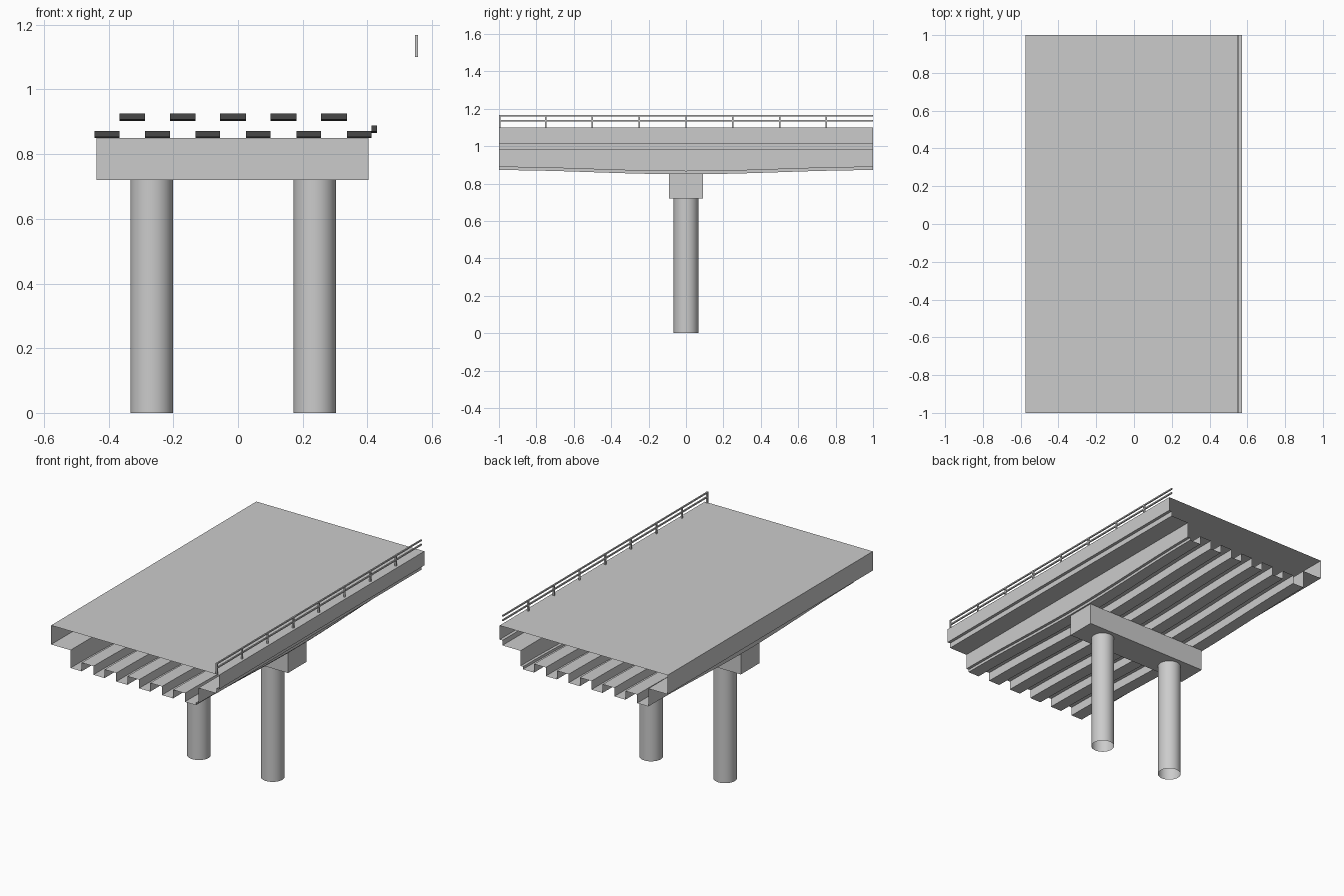
import bpy, bmesh, math

if "Cube" in bpy.data.objects:
    bpy.data.objects.remove(bpy.data.objects["Cube"])


def make_object(name, bm):
    bmesh.ops.recalc_face_normals(bm, faces=bm.faces)
    mesh = bpy.data.meshes.new(name)
    bm.to_mesh(mesh)
    bm.free()
    obj = bpy.data.objects.new(name, mesh)
    bpy.context.collection.objects.link(obj)
    return obj


def box(name, x0, x1, y0, y1, z0, z1):
    bm = bmesh.new()
    bmesh.ops.create_cube(bm, size=1)
    for v in bm.verts:
        v.co.x = (x0 + x1) / 2 + v.co.x * (x1 - x0)
        v.co.y = (y0 + y1) / 2 + v.co.y * (y1 - y0)
        v.co.z = (z0 + z1) / 2 + v.co.z * (z1 - z0)
    return make_object(name, bm)


# Deck cross-section: slab with plain left edge, ribbed underside, stepped right edge
PITCH, RIB, LEFT = 0.156, 0.076, -0.443
profile = [(-0.575, 1.10), (-0.575, 0.982), (LEFT, 0.982)]
for i in range(6):
    x = LEFT + i * PITCH
    profile += [(x, 0.872), (x + RIB, 0.872)]
    if i < 5:
        profile += [(x + RIB, 0.925), (x + PITCH, 0.925)]
profile += [(0.413, 0.888), (0.43, 0.888), (0.43, 0.982),
            (0.553, 0.982), (0.553, 1.013), (0.572, 1.013), (0.572, 1.10)]

# Extrude the section along y as an open-ended shell; underside sags over the pier
STEPS = 20
bm = bmesh.new()
rings = []
for s in range(STEPS + 1):
    y = -1 + 2 * s / STEPS
    sag = 0.011 * (1 + math.cos(math.pi * y))
    rings.append([bm.verts.new((x, y, z - (sag if z < 0.95 else 0))) for x, z in profile])
n = len(profile)
for a, b in zip(rings, rings[1:]):
    for i in range(n):
        j = (i + 1) % n
        bm.faces.new((a[i], a[j], b[j], b[i]))
make_object("bridge_deck", bm)

# Pier cap beam
box("pier_cap", -0.437, 0.404, -0.09, 0.09, 0.72, 0.85)

# Round columns, open at the ends
for k, cx in enumerate((-0.267, 0.237)):
    bpy.ops.mesh.primitive_cylinder_add(vertices=32, radius=0.066, depth=0.72,
                                        end_fill_type='NOTHING', location=(cx, 0, 0.36))
    bpy.context.object.name = f"column_{k + 1}"
    bpy.ops.object.shade_smooth_by_angle()

# Railing on the right edge: posts and two rails
for k in range(8):
    y = -1 + 0.25 * k
    y0 = max(-1, y - 0.004)
    box(f"railing_post_{k + 1}", 0.547, 0.557, y0, y0 + 0.008, 1.10, 1.168)
for name, z in (("top_rail", 1.164), ("middle_rail", 1.137)):
    box(name, 0.548, 0.556, -1, 1, z - 0.004, z + 0.004)
